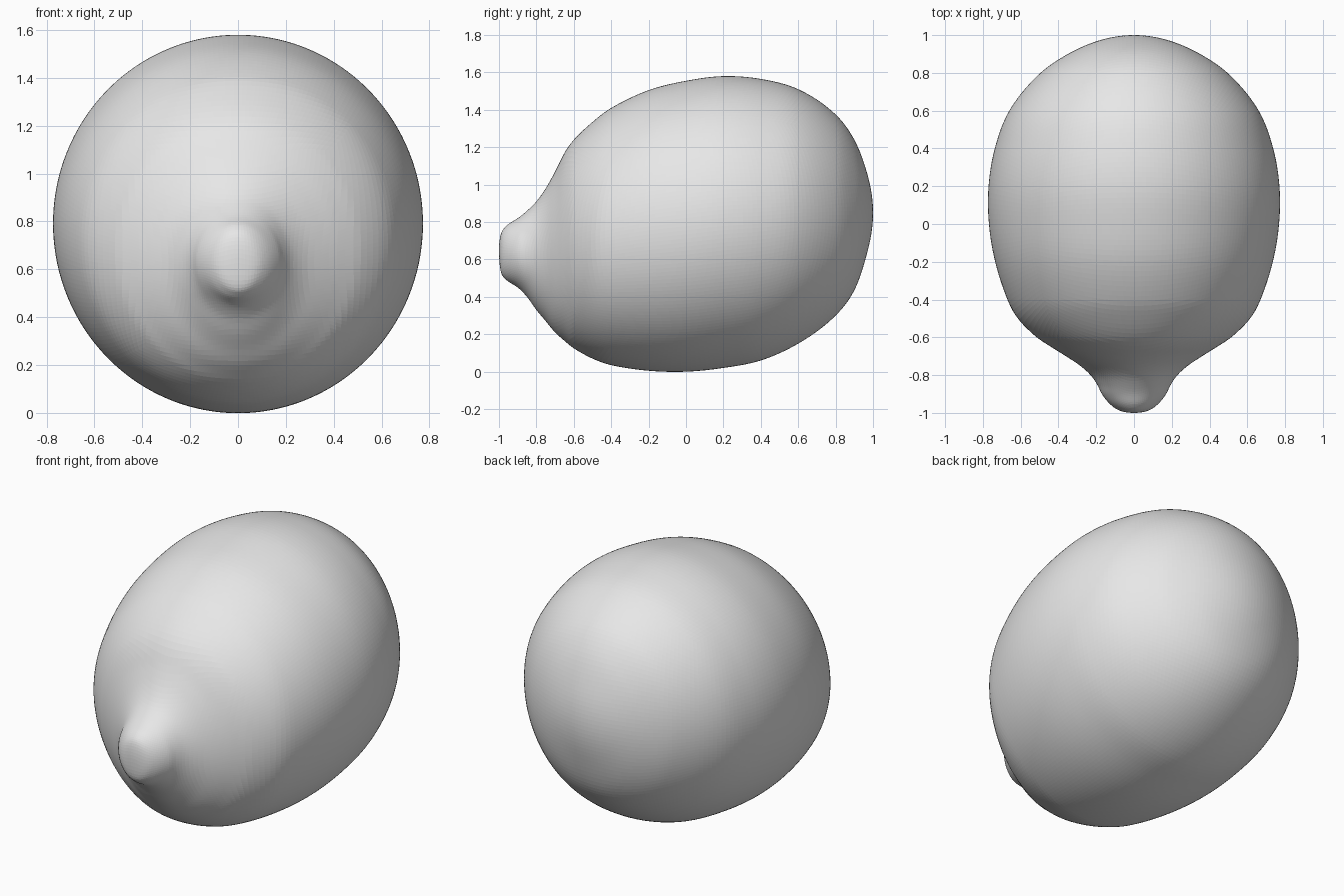
import bpy, bmesh, math
from mathutils import Vector

if "Cube" in bpy.data.objects:
    bpy.data.objects.remove(bpy.data.objects["Cube"])

# Lengthwise profile: y, top z, bottom z, half width
PROFILE = [
    (-1.00, 0.65, 0.65, 0.00), (-0.99, 0.735, 0.535, 0.07), (-0.96, 0.78, 0.49, 0.12),
    (-0.90, 0.82, 0.45, 0.17), (-0.85, 0.86, 0.40, 0.195), (-0.80, 0.91, 0.33, 0.23),
    (-0.75, 0.98, 0.27, 0.285), (-0.70, 1.07, 0.21, 0.36), (-0.65, 1.17, 0.165, 0.44),
    (-0.60, 1.24, 0.125, 0.515), (-0.50, 1.335, 0.07, 0.615), (-0.40, 1.41, 0.035, 0.67),
    (-0.20, 1.505, 0.005, 0.735), (0.00, 1.555, 0.00, 0.768), (0.20, 1.58, 0.02, 0.77),
    (0.40, 1.565, 0.06, 0.737), (0.60, 1.51, 0.15, 0.66), (0.80, 1.375, 0.30, 0.495),
    (0.90, 1.24, 0.435, 0.35), (0.97, 1.055, 0.64, 0.19), (1.00, 0.85, 0.85, 0.00)]

# Work in polar angle so both ends stay round
KEYS = [math.acos(-row[0]) for row in PROFILE]
VALS = [Vector(((t + b) / 2, (t - b) / 2, w)) for _, t, b, w in PROFILE]


def slope(i):
    a, b = max(i - 1, 0), min(i + 1, len(KEYS) - 1)
    return (VALS[b] - VALS[a]) / (KEYS[b] - KEYS[a])


def section(theta):
    """Smooth centre height, half height and half width at an angle."""
    i = 0
    while i < len(KEYS) - 2 and theta > KEYS[i + 1]:
        i += 1
    h = KEYS[i + 1] - KEYS[i]
    u = (theta - KEYS[i]) / h
    return (VALS[i] * (2*u**3 - 3*u**2 + 1) + slope(i) * (h * (u**3 - 2*u**2 + u))
            + VALS[i + 1] * (3*u**2 - 2*u**3) + slope(i + 1) * (h * (u**3 - u**2)))


# Evenly gridded cube rounded into the fruit
bm = bmesh.new()
bmesh.ops.create_cube(bm, size=2)
bmesh.ops.subdivide_edges(bm, edges=bm.edges[:], cuts=55, use_grid_fill=True)
for v in bm.verts:
    d = Vector([math.tan(c * math.pi / 4) for c in v.co]).normalized()
    theta = math.acos(max(-1, min(1, -d.y)))
    ring = math.hypot(d.x, d.z)
    cx, cz = (d.x / ring, d.z / ring) if ring > 1e-6 else (0, 0)
    centre, half_h, half_w = section(theta)
    v.co = (half_w * cx, d.y, centre + half_h * cz)
bmesh.ops.recalc_face_normals(bm, faces=bm.faces[:])

mesh = bpy.data.meshes.new("lemon_body")
bm.to_mesh(mesh)
bm.free()
body = bpy.data.objects.new("lemon_body", mesh)
bpy.context.collection.objects.link(body)

# Plain grey skin
skin = bpy.data.materials.new("plain_grey")
skin.diffuse_color = (0.8, 0.8, 0.8, 1)
skin.use_nodes = True
skin.node_tree.nodes["Principled BSDF"].inputs["Base Color"].default_value = skin.diffuse_color
mesh.materials.append(skin)
